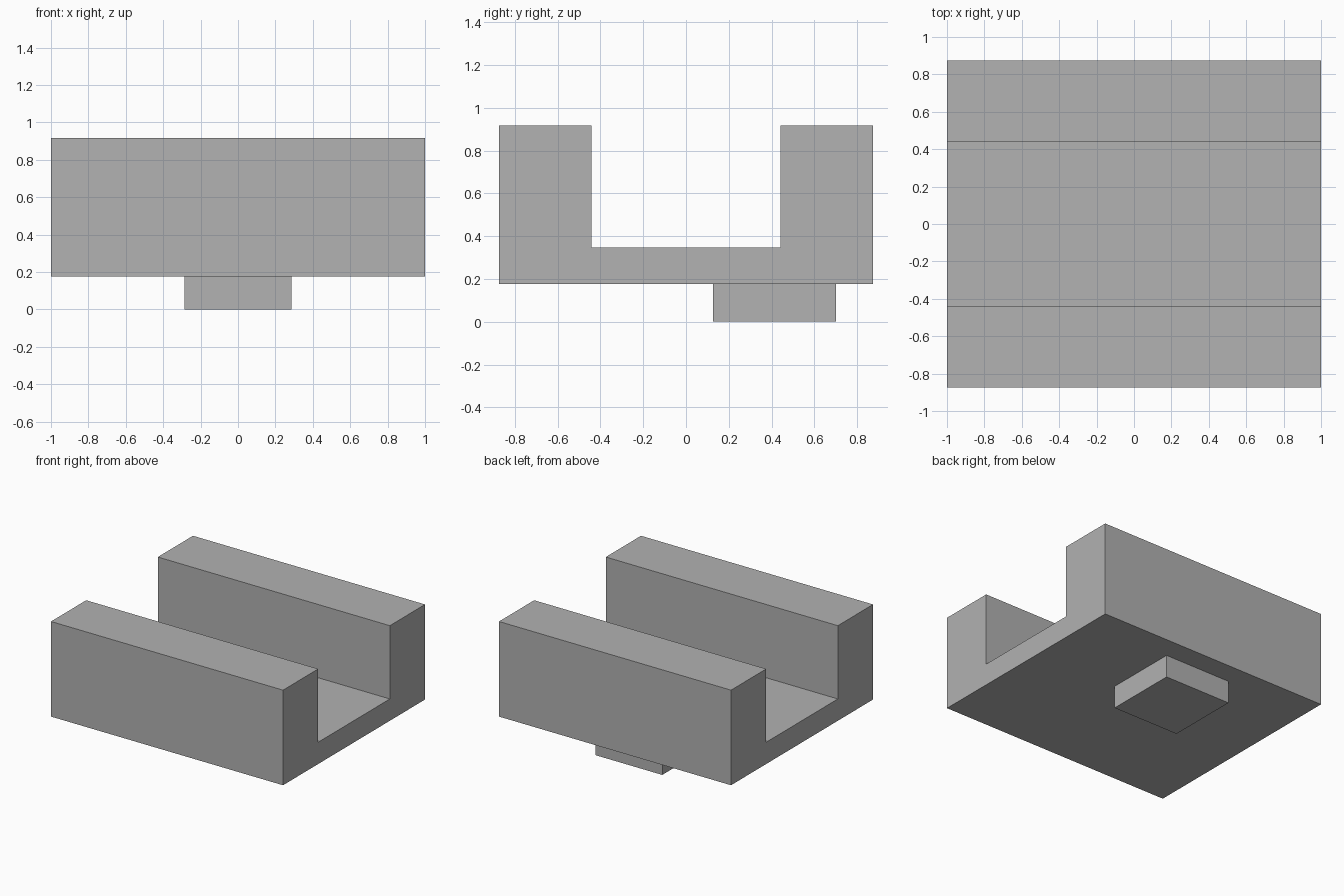
import bpy
import bmesh

cube = bpy.data.objects.get("Cube")
if cube:
    bpy.data.objects.remove(cube, do_unlink=True)

# Single matte grey
GREY = (0.445, 0.445, 0.445, 1.0)
grey = bpy.data.materials.new("plain grey")
grey.use_nodes = True
grey.diffuse_color = GREY
grey.node_tree.nodes["Principled BSDF"].inputs["Base Color"].default_value = GREY


def extrude_profile(name, profile, half_width):
    """Extrude a closed (y, z) outline along x, centred on x = 0."""
    bm = bmesh.new()
    face = bm.faces.new([bm.verts.new((-half_width, y, z)) for y, z in profile])
    result = bmesh.ops.extrude_face_region(bm, geom=[face])
    moved = [v for v in result["geom"] if isinstance(v, bmesh.types.BMVert)]
    bmesh.ops.translate(bm, verts=moved, vec=(2 * half_width, 0, 0))
    bmesh.ops.recalc_face_normals(bm, faces=bm.faces)
    mesh = bpy.data.meshes.new(name)
    bm.to_mesh(mesh)
    bm.free()
    mesh.materials.append(grey)
    obj = bpy.data.objects.new(name, mesh)
    bpy.context.collection.objects.link(obj)
    return obj


OUTER, SLOT = 0.874, 0.441
BASE, FLOOR, TOP = 0.176, 0.346, 0.917

# U-shaped channel: half the outline, mirrored across y
half = [(OUTER, BASE), (OUTER, TOP), (SLOT, TOP), (SLOT, FLOOR)]
channel = half + [(-y, z) for y, z in reversed(half)]
extrude_profile("channel_body", channel, 1.0)

# Square peg under the rear half
peg = [(0.127, 0), (0.702, 0), (0.702, BASE), (0.127, BASE)]
extrude_profile("bottom_peg", peg, 0.287)
